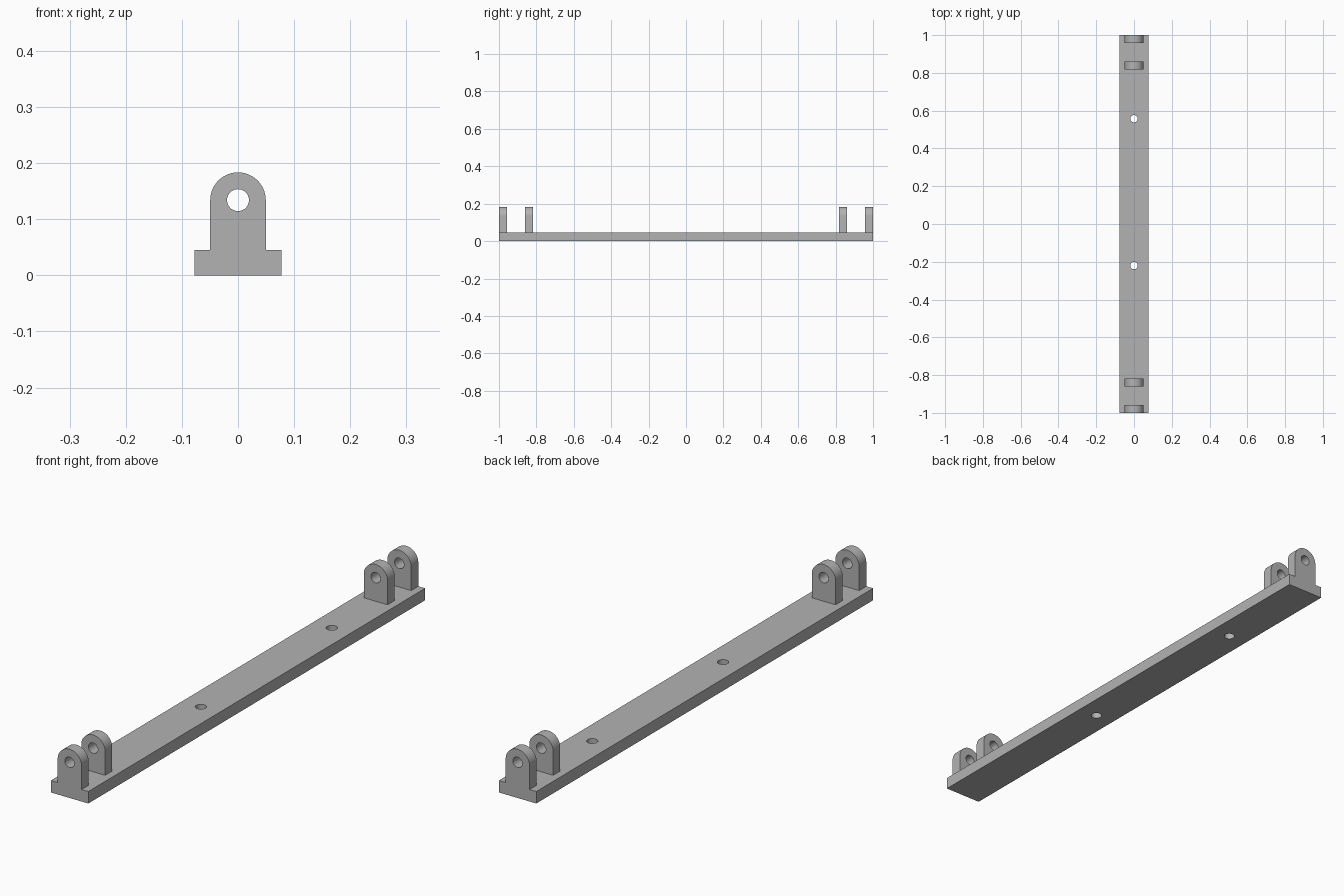
import bpy, bmesh
from math import sin, cos, pi, radians
from mathutils import Matrix, Vector

if "Cube" in bpy.data.objects:
    bpy.data.objects.remove(bpy.data.objects["Cube"], do_unlink=True)

HALF_WIDTH, BAR_TOP = 0.0777, 0.045
LUG_RADIUS, PIN_HEIGHT = 0.0495, 0.134
HOLE_RADIUS, LUG_THICKNESS = 0.0195, 0.0425

grey = bpy.data.materials.new("plain grey")
grey.use_nodes = True
colour = (0.45, 0.45, 0.45, 1)
grey.diffuse_color = colour
grey.node_tree.nodes["Principled BSDF"].inputs["Base Color"].default_value = colour


def arc(cx, cy, r, end, steps):
    return [(cx + r * cos(end * i / steps), cy + r * sin(end * i / steps))
            for i in range(steps + 1)]


def hole(cx, cy):
    return arc(cx, cy, HOLE_RADIUS, 2 * pi, 48)[:-1]


def plate(name, loops, thickness, matrix):
    """Fill an outline with holes and extrude it along its local z."""
    bm = bmesh.new()
    edges = []
    for loop in loops:
        verts = [bm.verts.new((x, y, 0)) for x, y in loop]
        edges += [bm.edges.new((a, b)) for a, b in zip(verts, verts[1:] + verts[:1])]
    bmesh.ops.triangle_fill(bm, edges=edges, use_beauty=True, normal=(0, 0, 1))
    result = bmesh.ops.extrude_face_region(bm, geom=bm.faces[:], use_keep_orig=True)
    moved = [g for g in result["geom"] if isinstance(g, bmesh.types.BMVert)]
    bmesh.ops.translate(bm, verts=moved, vec=Vector((0, 0, thickness)))
    bmesh.ops.recalc_face_normals(bm, faces=bm.faces[:])
    mesh = bpy.data.meshes.new(name)
    bm.to_mesh(mesh)
    bm.free()
    mesh.materials.append(grey)
    obj = bpy.data.objects.new(name, mesh)
    obj.matrix_world = matrix
    bpy.context.collection.objects.link(obj)
    bpy.ops.object.select_all(action='DESELECT')
    obj.select_set(True)
    bpy.context.view_layer.objects.active = obj
    bpy.ops.object.shade_smooth_by_angle(angle=radians(30))
    return obj


# Long base bar with two mounting holes
w = HALF_WIDTH
plate("base_bar", [[(-w, -1), (w, -1), (w, 1), (-w, 1)], hole(0, 0.557), hole(0, -0.22)],
      BAR_TOP, Matrix())

# Round-topped lugs with pin holes, a pair at each end
r = LUG_RADIUS
outline = [(-r, BAR_TOP), (r, BAR_TOP)] + arc(0, PIN_HEIGHT, r, pi, 32)
upright = Matrix.Rotation(pi / 2, 4, 'X')
for end, side in (("front", -1), ("back", 1)):
    for place, outer in (("outer", 1.0), ("inner", 0.86)):
        middle = side * (outer - LUG_THICKNESS / 2)
        plate(f"{end}_{place}_lug", [outline, hole(0, PIN_HEIGHT)], LUG_THICKNESS,
              Matrix.Translation((0, middle + LUG_THICKNESS / 2, 0)) @ upright)
